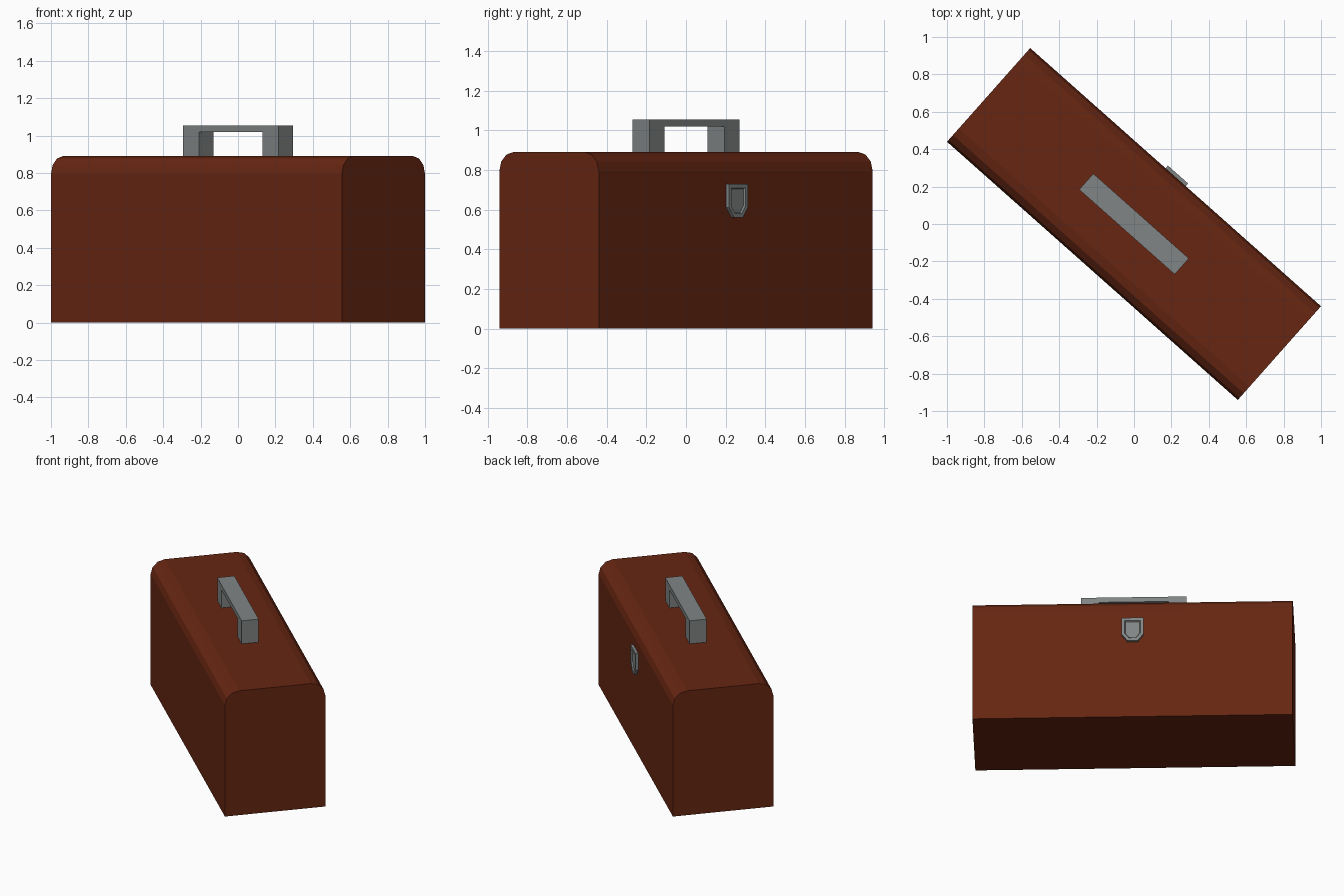
import bpy, bmesh, math
from mathutils import Matrix

if "Cube" in bpy.data.objects:
    bpy.data.objects.remove(bpy.data.objects["Cube"])

# Whole model is turned so that its length runs diagonally
TURN = Matrix.Rotation(math.radians(-41.6), 4, 'Z')
L, W, H, R = 2.079, 0.67, 0.89, 0.095


def material(name, rgb):
    m = bpy.data.materials.new(name)
    m.diffuse_color = (*rgb, 1)
    m.use_nodes = True
    m.node_tree.nodes["Principled BSDF"].inputs["Base Color"].default_value = m.diffuse_color
    return m


BROWN = material("brown_paint", (0.135, 0.0195, 0.006))
GREY = material("grey_metal", (0.22, 0.235, 0.235))


def prism(name, outline, place, depth, mat, inset=None):
    """Extrude a 2D outline; place(a, b, d) maps it to local space."""
    bm = bmesh.new()
    back = [bm.verts.new(place(a, b, 0)) for a, b in outline]
    front = [bm.verts.new(place(a, b, depth)) for a, b in outline]
    n = len(outline)
    bm.faces.new(back)
    cap = bm.faces.new(front)
    for i in range(n):
        j = (i + 1) % n
        bm.faces.new((back[i], back[j], front[j], front[i]))
    bmesh.ops.recalc_face_normals(bm, faces=bm.faces[:])
    if inset:
        # recess the centre of the front cap
        for thick, sink in inset:
            bmesh.ops.inset_region(bm, faces=[cap], thickness=thick, use_even_offset=True)
            bm.normal_update()
            bmesh.ops.translate(bm, verts=cap.verts[:], vec=-cap.normal * sink)
    bm.transform(TURN)
    me = bpy.data.meshes.new(name)
    bm.to_mesh(me)
    bm.free()
    me.materials.append(mat)
    ob = bpy.data.objects.new(name, me)
    bpy.context.collection.objects.link(ob)
    return ob


# Body: box section with rounded upper long edges
section = [(-W / 2, 0), (W / 2, 0)]
for side in (1, -1):
    arc = [(side * (W / 2 - R + R * math.cos(t)), H - R + R * math.sin(t))
           for t in (math.radians(30 * k) for k in range(4))]
    section += arc if side == 1 else arc[::-1]
prism("case_body", section, lambda a, b, d: (d - L / 2, a, b), L, BROWN)

# Handle: square arch on the top
hl, leg, hw = 0.3415, 0.115, 0.114
arch = [(-hl, H), (-hl, 1.055), (hl, 1.055), (hl, H),
        (hl - leg, H), (hl - leg, 1.02), (-hl + leg, 1.02), (-hl + leg, H)]
prism("carry_handle", arch, lambda a, b, d: (a, d - hw / 2, b), hw, GREY)

# Latch: shield plate with a recessed centre on the back long side
shield = [(-0.072, 0.73), (0.072, 0.73), (0.072, 0.61),
          (0.034, 0.56), (-0.034, 0.56), (-0.072, 0.61)]
prism("latch_plate", shield, lambda a, b, d: (a, W / 2 + d, b), 0.019, GREY,
      inset=[(0.02, 0), (0.006, 0.009)])
